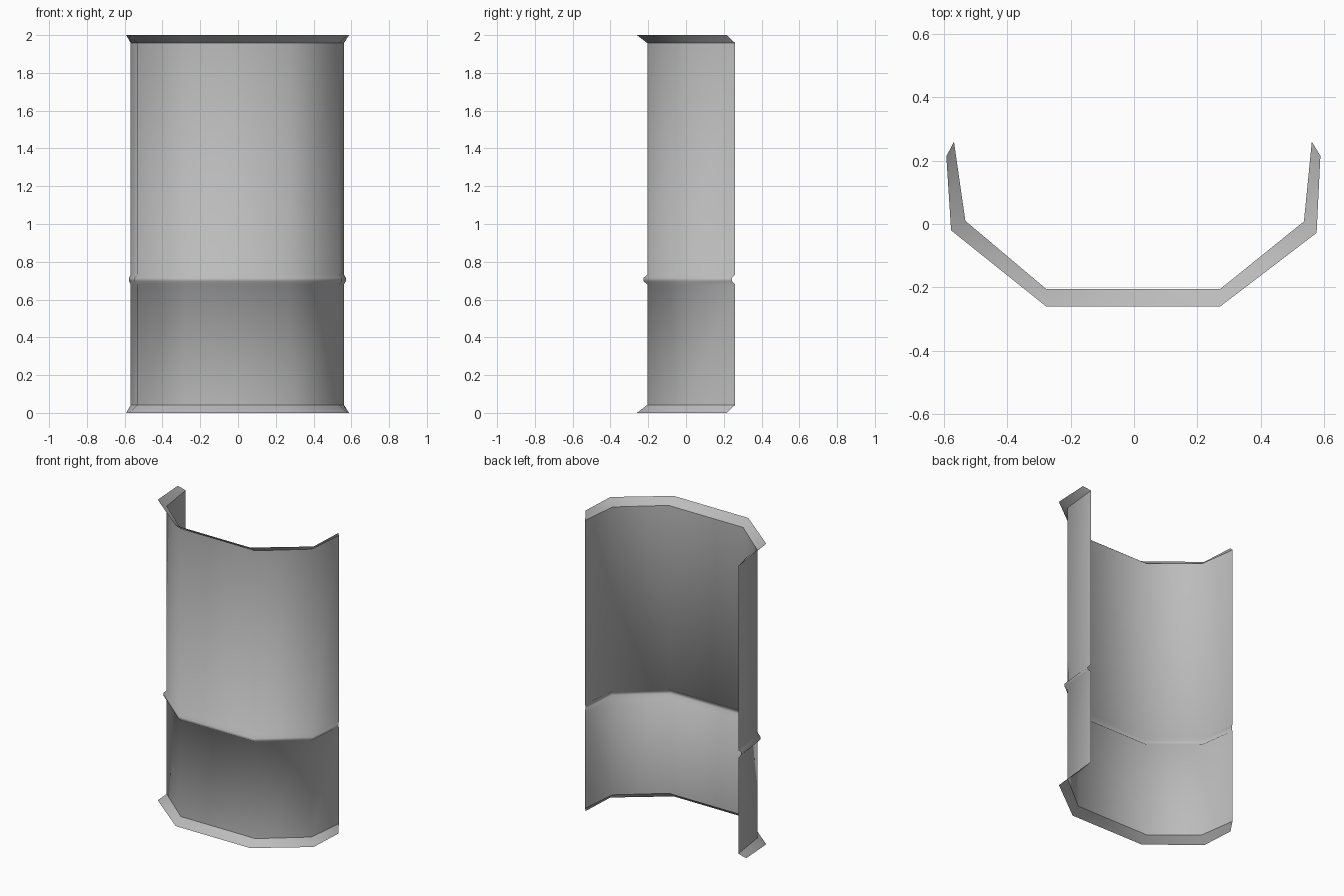
import bpy
import bmesh

cube = bpy.data.objects.get("Cube")
if cube:
    bpy.data.objects.remove(cube, do_unlink=True)

# One grey sheet material
grey = bpy.data.materials.new("plain grey")
grey.use_nodes = True
colour = (0.5, 0.5, 0.5, 1)
grey.diffuse_color = colour
grey.node_tree.nodes["Principled BSDF"].inputs["Base Color"].default_value = colour

# Plan outline of the wall, and of the fully flared rim
wall = [(-0.568, 0.26), (-0.532, 0.01), (-0.277, -0.205),
        (0.272, -0.205), (0.536, 0.008), (0.561, 0.26)]
rim = [(-0.592, 0.213), (-0.577, -0.02), (-0.277, -0.26),
       (0.272, -0.26), (0.576, -0.028), (0.588, 0.215)]

# Vertical profile: height and how far the sheet leans out to the rim outline
profile = [(0, 1), (0.042, 0), (0.68, 0), (0.697, 0.36),
           (0.715, 0.36), (0.732, 0), (1.958, 0), (2, 1)]

# Sweep the profile along the outline as a single open sheet
bm = bmesh.new()
rows = []
for z, flare in profile:
    rows.append([bm.verts.new((a[0] + (b[0] - a[0]) * flare,
                               a[1] + (b[1] - a[1]) * flare, z))
                 for a, b in zip(wall, rim)])
for low, high in zip(rows, rows[1:]):
    for i in range(len(wall) - 1):
        face = bm.faces.new((low[i], low[i + 1], high[i + 1], high[i]))
        face.smooth = True

# Crisp folds where the end flanges meet the wall
for row in (rows[1], rows[-2]):
    for a, b in zip(row, row[1:]):
        bm.edges.get((a, b)).smooth = False

mesh = bpy.data.meshes.new("curved_panel")
bm.to_mesh(mesh)
bm.free()
mesh.materials.append(grey)
panel = bpy.data.objects.new("curved_panel", mesh)
bpy.context.collection.objects.link(panel)
